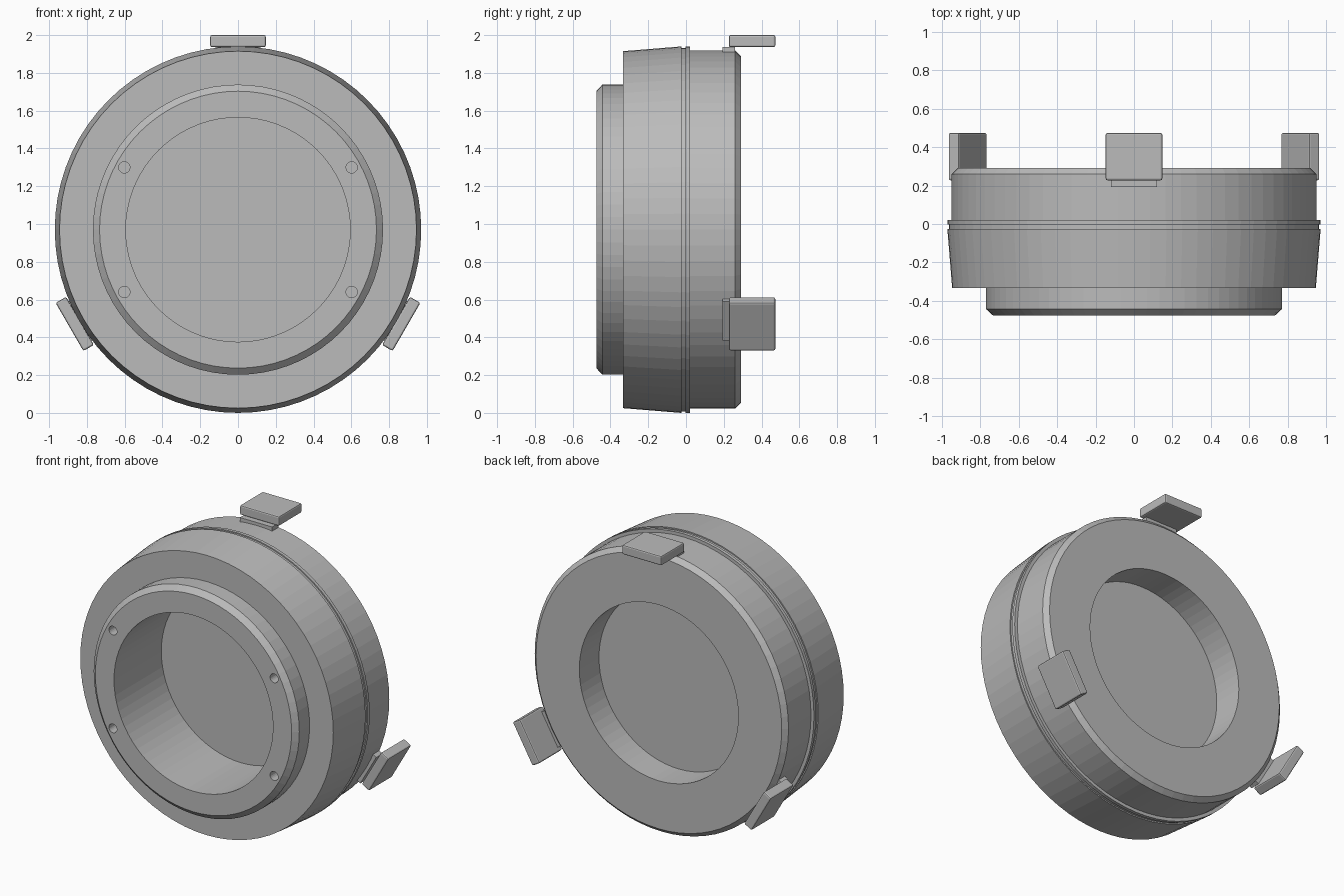
import bpy, bmesh, math
from mathutils import Matrix, Vector

cube = bpy.data.objects.get("Cube")
if cube:
    bpy.data.objects.remove(cube, do_unlink=True)

SEGMENTS = 72
AXIS_Z = 0.97
BORE = 0.594

grey = bpy.data.materials.new("light grey")
grey.use_nodes = True
grey.diffuse_color = (0.5, 0.5, 0.5, 1)
grey.node_tree.nodes["Principled BSDF"].inputs["Base Color"].default_value = (0.5, 0.5, 0.5, 1)


def finish(name, bm):
    bmesh.ops.recalc_face_normals(bm, faces=bm.faces)
    mesh = bpy.data.meshes.new(name)
    bm.to_mesh(mesh)
    bm.free()
    mesh.materials.append(grey)
    obj = bpy.data.objects.new(name, mesh)
    bpy.context.collection.objects.link(obj)
    return obj


def lathe(name, profile):
    """Spin a closed (radius, y) profile around the y axis."""
    bm = bmesh.new()
    rings = []
    for i in range(SEGMENTS):
        a = math.tau * i / SEGMENTS
        rings.append([bm.verts.new((r * math.sin(a), y, AXIS_Z + r * math.cos(a)))
                      for r, y in profile])
    n = len(profile)
    for i in range(SEGMENTS):
        a, b = rings[i], rings[(i + 1) % SEGMENTS]
        for j in range(n):
            k = (j + 1) % n
            bm.faces.new((a[j], a[k], b[k], b[j]))
    return finish(name, bm)


def cylinder(name, x, z, radius, y0, y1, segments):
    bm = bmesh.new()
    place = Matrix.Translation((x, (y0 + y1) / 2, z)) @ Matrix.Rotation(math.pi / 2, 4, 'X')
    bmesh.ops.create_cone(bm, cap_ends=True, segments=segments, radius1=radius,
                          radius2=radius, depth=y1 - y0, matrix=place)
    return finish(name, bm)


def radial_box(name, angle, half_width, y0, y1, r0, r1, bevel):
    """Box lying tangent to the barrel, turned around the y axis."""
    bm = bmesh.new()
    size = Vector((half_width * 2, y1 - y0, r1 - r0))
    middle = Vector((0, (y0 + y1) / 2, (r0 + r1) / 2))
    turn = Matrix.Translation((0, 0, AXIS_Z)) @ Matrix.Rotation(angle, 4, 'Y')
    bmesh.ops.create_cube(bm, size=1, matrix=turn @ Matrix.Translation(middle)
                          @ Matrix.Diagonal(size).to_4x4())
    if bevel:
        bmesh.ops.bevel(bm, geom=bm.edges[:], offset=bevel, segments=2,
                        profile=0.5, affect='EDGES')
    return finish(name, bm)


# Front mounting ring with chamfered rim
mount = lathe("mounting_ring", [(BORE, -0.475), (0.733, -0.475), (0.768, -0.443),
                                (0.768, -0.333), (BORE, -0.333)])

# Screw holes in the mounting ring
for sx in (-1, 1):
    for sz in (-1, 1):
        cutter = cylinder("hole_cutter", sx * 0.602, AXIS_Z + sz * 0.33, 0.03, -0.6, -0.4, 20)
        cutter.hide_render = True
        cut = mount.modifiers.new("screw_hole", 'BOOLEAN')
        cut.object = cutter
        cut.solver = 'EXACT'
        bpy.context.view_layer.objects.active = mount
        bpy.ops.object.modifier_apply(modifier=cut.name)
        bpy.data.objects.remove(cutter, do_unlink=True)

# Tapered front barrel, grooved collar and chamfered rear barrel
lathe("housing", [(BORE, -0.333), (0.945, -0.333), (0.97, -0.025), (0.962, -0.025),
                  (0.962, -0.002), (0.97, -0.002), (0.97, 0.02), (0.948, 0.02),
                  (0.948, 0.26), (0.918, 0.29), (BORE, 0.29)])

# Disc closing the bore
cylinder("bore_disc", 0, AXIS_Z, BORE + 0.002, 0.03, 0.08, SEGMENTS)

# Three clamp tabs, each on a thin foot
for label, degrees in (("top", 0), ("left", 120), ("right", 240)):
    angle = math.radians(degrees)
    radial_box(label + "_tab", angle, 0.147, 0.227, 0.473, 0.966, 1.03, 0.009)
    radial_box(label + "_tab_foot", angle, 0.12, 0.192, 0.26, 0.93, 0.968, 0)
